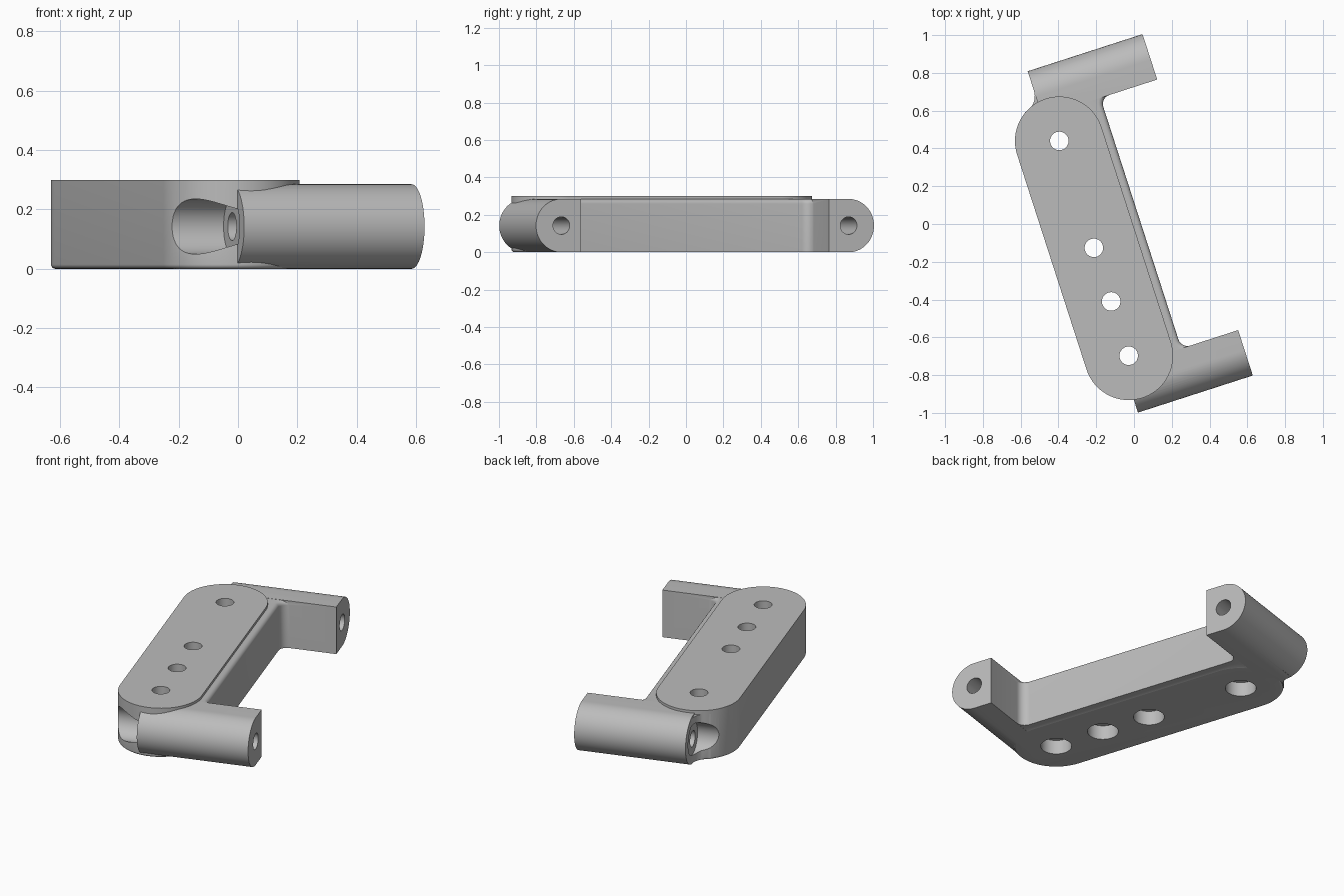
import bpy, bmesh, math
from mathutils import Matrix

cube = bpy.data.objects.get("Cube")
if cube:
    bpy.data.objects.remove(cube, do_unlink=True)

TILT = math.radians(17.9)
HEIGHT, ARM_R = 0.30, 0.1425
PLATE_U, PLATE_R = -0.241, 0.235
PLATE_BACK, PLATE_FRONT = 0.54, -0.655
ARM_BACK, ARM_FRONT = 0.80, -0.814
ARM_START, ARM_END = -0.287, 0.352
RAIL_U, FLAT, FILLET = 0.036, 0.11, 0.05

metal = bpy.data.materials.new("light grey")
metal.use_nodes = True
grey = (0.5, 0.5, 0.5, 1)
metal.diffuse_color = grey
metal.node_tree.nodes["Principled BSDF"].inputs["Base Color"].default_value = grey


def arc(cx, cy, r, start, end, n=24):
    angles = [math.radians(start + (end - start) * i / n) for i in range(n + 1)]
    return [(cx + r * math.cos(a), cy + r * math.sin(a)) for a in angles]


def prism(name, outline, lo, hi, along_u=False, bevel=0, bevel_z=None):
    """Extrude an outline up, or along the arm direction."""
    bm = bmesh.new()
    place = (lambda p, h: (h, p[0], p[1])) if along_u else (lambda p, h: (p[0], p[1], h))
    rings = [[bm.verts.new(place(p, h)) for p in outline] for h in (lo, hi)]
    bm.faces.new(rings[0])
    bm.faces.new(rings[1])
    n = len(outline)
    for i in range(n):
        j = (i + 1) % n
        bm.faces.new((rings[0][i], rings[0][j], rings[1][j], rings[1][i]))
    bmesh.ops.recalc_face_normals(bm, faces=bm.faces[:])
    if bevel:
        rim = [e for e in bm.edges if all(abs(v.co.z - bevel_z) < 1e-5 for v in e.verts)]
        bmesh.ops.bevel(bm, geom=rim, offset=bevel, offset_type='OFFSET',
                        segments=5, profile=0.5, affect='EDGES')
    mesh = bpy.data.meshes.new(name)
    bm.to_mesh(mesh)
    bm.free()
    mesh.materials.append(metal)
    ob = bpy.data.objects.new(name, mesh)
    bpy.context.collection.objects.link(ob)
    return ob


def circle(cx, cy, r):
    return arc(cx, cy, r, 0, 360, 48)[:-1]


def combine(target, tool, operation):
    mod = target.modifiers.new(tool.name, 'BOOLEAN')
    mod.operation, mod.solver, mod.object = operation, 'EXACT', tool
    bpy.context.view_layer.objects.active = target
    bpy.ops.object.modifier_apply(modifier=mod.name)
    bpy.data.objects.remove(tool, do_unlink=True)


# Long rounded plate
slot = (arc(PLATE_U, PLATE_BACK, PLATE_R, 0, 180, 40)
        + arc(PLATE_U, PLATE_FRONT, PLATE_R, 180, 360, 40))
bracket = prism("bracket", slot, 0, HEIGHT, bevel=0.015, bevel_z=0)

# Side rail with filleted corners running into both arms
back_flat, front_flat = ARM_BACK - FLAT, ARM_FRONT + FLAT
corner_u = RAIL_U + FILLET
rail = ([(PLATE_U, front_flat - 0.06), (corner_u, front_flat - 0.06)]
        + arc(corner_u, front_flat + FILLET, FILLET, 270, 180, 8)
        + arc(corner_u, back_flat - FILLET, FILLET, 180, 90, 8)
        + [(corner_u, back_flat + 0.06), (PLATE_U, back_flat + 0.06)])
combine(bracket, prism("rail", rail, 0.001, 0.284, bevel=0.025, bevel_z=0.284), 'UNION')

# Arms: round outside, flat inside
for name, v, side in (("back_arm", ARM_BACK, 1), ("front_arm", ARM_FRONT, -1)):
    profile = arc(0, ARM_R, ARM_R, -90, 90, 32) + [(-FLAT, 2 * ARM_R), (-FLAT, 0)]
    profile = [(v + side * p, z) for p, z in profile]
    combine(bracket, prism(name, profile, ARM_START, ARM_END, True), 'UNION')

# Curved web between the back arm and the plate end
web = arc(-0.385, 0.836, 0.098, 0, -80, 10) + [(-0.33, 0.62), (-0.2, 0.65), (-0.2, 0.836)]
combine(bracket, prism("web", web, 0.004, 0.277), 'UNION')

# Screw access pockets and bores along the arms
for v in (ARM_BACK, ARM_FRONT):
    combine(bracket, prism("pocket", circle(v, ARM_R, 0.093), -0.7, ARM_START + 0.003, True),
            'DIFFERENCE')
    combine(bracket, prism("bore", circle(v, ARM_R, 0.047), -0.71, 0.5, True), 'DIFFERENCE')

# Vertical holes, counterbored from below
for v in (PLATE_BACK, -0.055, -0.353, PLATE_FRONT):
    combine(bracket, prism("hole", circle(PLATE_U, v, 0.049), -0.1, 0.4), 'DIFFERENCE')
    combine(bracket, prism("counterbore", circle(PLATE_U, v, 0.085), -0.1, 0.085), 'DIFFERENCE')

# Turn to the final direction and smooth the rounded parts
bracket.data.transform(Matrix.Rotation(TILT, 4, 'Z'))
bpy.ops.object.select_all(action='DESELECT')
bracket.select_set(True)
bpy.context.view_layer.objects.active = bracket
bpy.ops.object.shade_smooth_by_angle(angle=math.radians(30))
